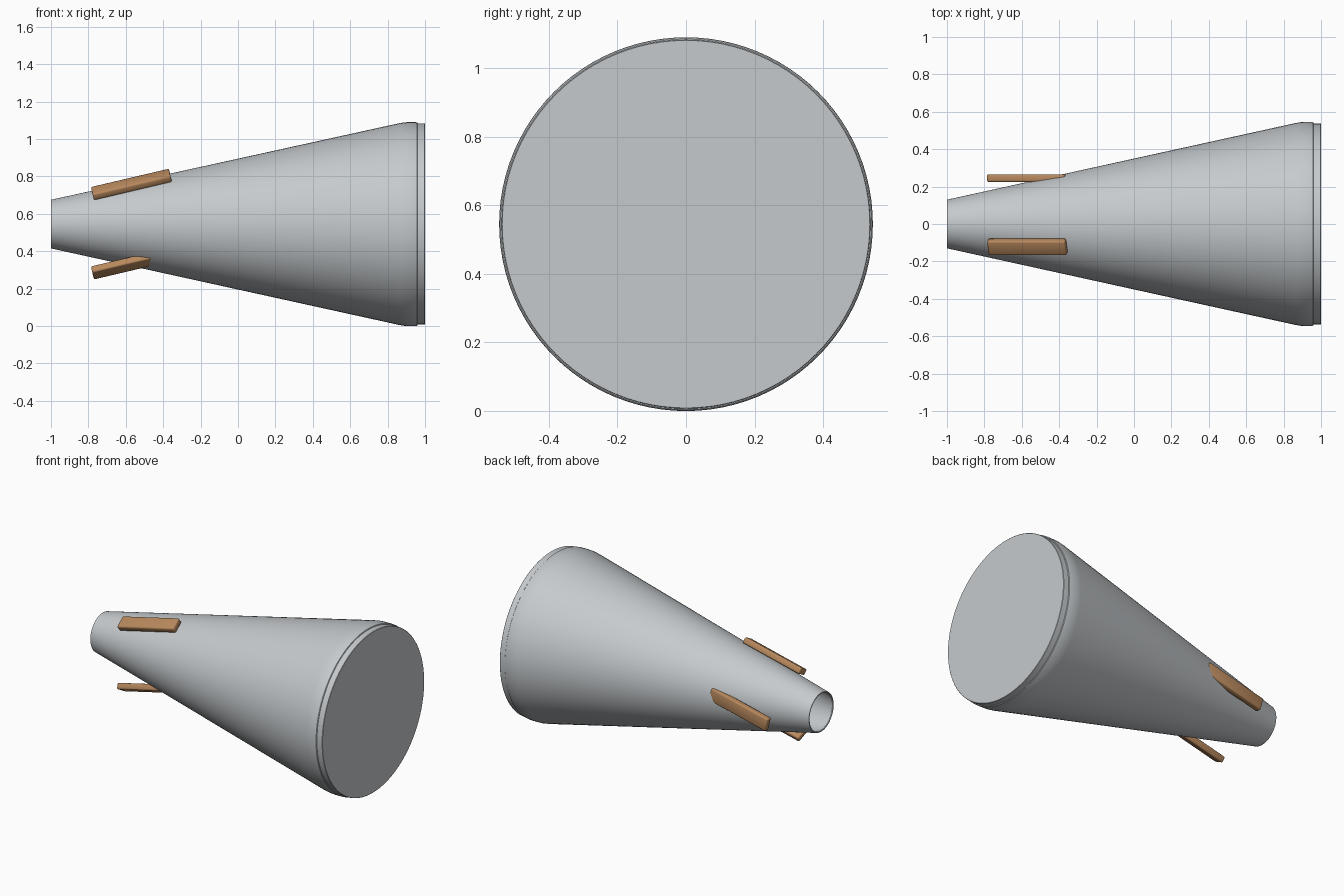
import bpy, bmesh, math
from mathutils import Matrix, Vector

if "Cube" in bpy.data.objects:
    bpy.data.objects.remove(bpy.data.objects["Cube"])

AXIS_Z = 0.545
SEGMENTS = 96


def material(name, color):
    m = bpy.data.materials.new(name)
    m.diffuse_color = (*color, 1.0)
    m.use_nodes = True
    m.node_tree.nodes["Principled BSDF"].inputs["Base Color"].default_value = m.diffuse_color
    return m


metal = material("pale_grey_metal", (0.56, 0.59, 0.61))
cork = material("brown_cork", (0.48, 0.25, 0.11))


def finish(name, bm, mat, angle):
    bmesh.ops.recalc_face_normals(bm, faces=bm.faces)
    mesh = bpy.data.meshes.new(name)
    bm.to_mesh(mesh)
    bm.free()
    mesh.materials.append(mat)
    ob = bpy.data.objects.new(name, mesh)
    bpy.context.collection.objects.link(ob)
    bpy.ops.object.select_all(action='DESELECT')
    ob.select_set(True)
    bpy.context.view_layer.objects.active = ob
    bpy.ops.object.shade_smooth_by_angle(angle=math.radians(angle))
    return ob


def lathe(name, profile, mat):
    """Spin an (x, radius) profile around the long axis."""
    bm = bmesh.new()
    verts = [bm.verts.new((x, 0, r)) for x, r in profile]
    edges = [bm.edges.new(pair) for pair in zip(verts, verts[1:])]
    bmesh.ops.spin(bm, geom=verts + edges, cent=(0, 0, 0), axis=(1, 0, 0),
                   angle=math.tau, steps=SEGMENTS, use_merge=True)
    bmesh.ops.remove_doubles(bm, verts=bm.verts, dist=1e-5)
    bmesh.ops.translate(bm, verts=bm.verts, vec=(0, 0, AXIS_Z))
    return finish(name, bm, mat, 35)


# Hollow cone, open at the narrow end, with a rounded shoulder
lathe("cone_shell", [
    (0.955, 0.0), (0.955, 0.53), (0.87, 0.530), (-0.996, 0.122),
    (-1.0, 0.124), (-1.0, 0.130), (0.865, 0.5400), (0.89, 0.5440),
    (0.91, 0.545), (0.95, 0.545), (0.957, 0.5435), (0.96, 0.540),
    (0.96, 0.530)], metal)

# Flat end plate closing the wide end
lathe("end_plate", [(0.95, 0.0), (0.95, 0.538), (0.998, 0.538),
                    (1.0, 0.536), (1.0, 0.0)], metal)

# Three cork strips spaced around the neck, all leaning the same way
tilt = Matrix.Rotation(-math.atan(0.235), 4, 'Y')
for i in range(3):
    turn = Matrix.Rotation(i * math.tau / 3, 4, 'X')
    place = turn @ Vector((-0.57, 0.245, 0)) + Vector((0, 0, AXIS_Z))
    bm = bmesh.new()
    bmesh.ops.create_cube(bm, size=1)
    bmesh.ops.scale(bm, verts=bm.verts, vec=(0.428, 0.04, 0.086))
    bmesh.ops.bevel(bm, geom=bm.edges[:], offset=0.008, segments=2,
                    profile=0.5, affect='EDGES')
    bmesh.ops.transform(bm, verts=bm.verts,
                        matrix=Matrix.Translation(place) @ tilt @ turn)
    finish(f"cork_strip_{i + 1}", bm, cork, 50)
